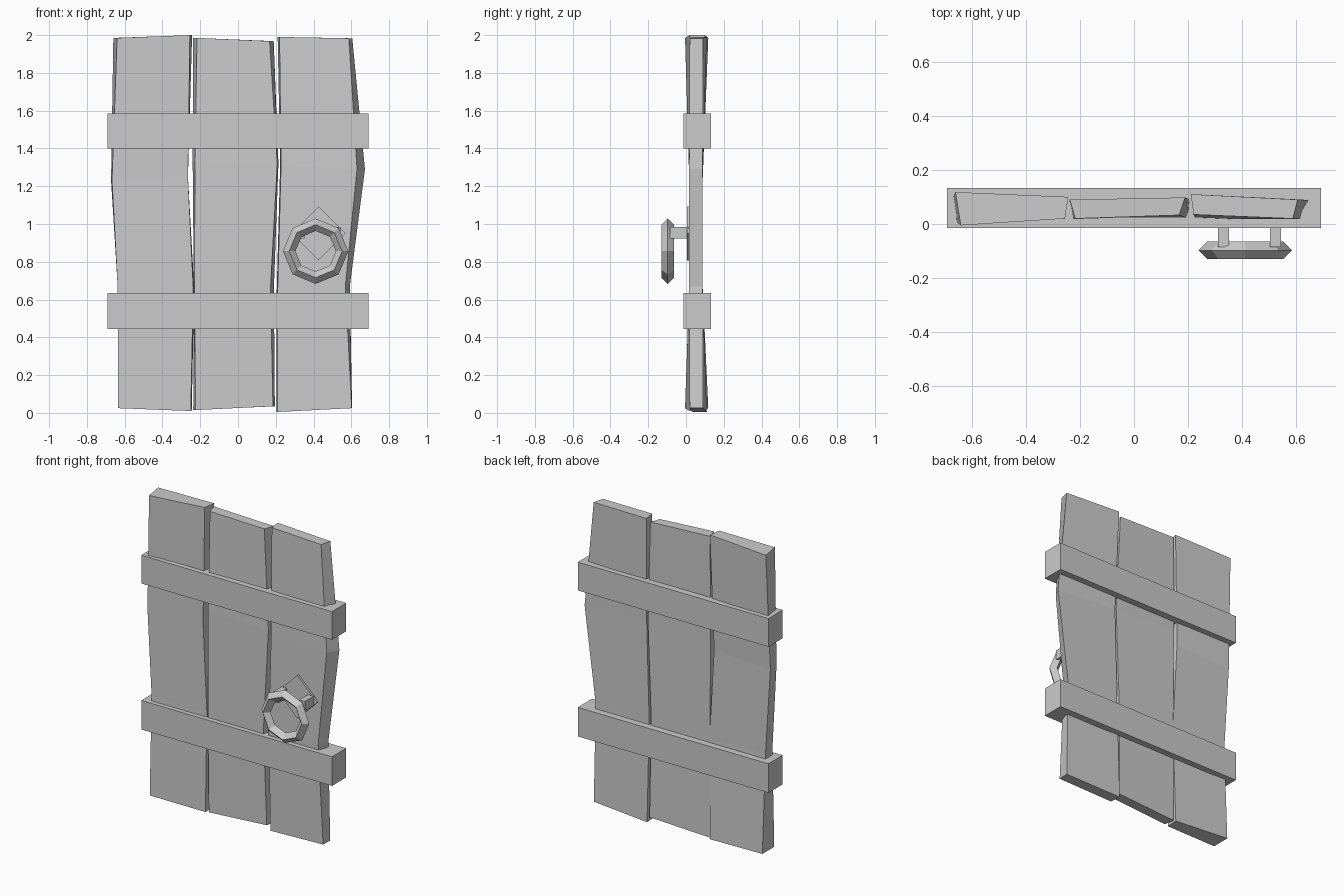
import bpy, bmesh
from math import pi, cos, sin

if "Cube" in bpy.data.objects:
    bpy.data.objects.remove(bpy.data.objects["Cube"])


def mesh_object(name, bm):
    bmesh.ops.recalc_face_normals(bm, faces=bm.faces)
    me = bpy.data.meshes.new(name)
    bm.to_mesh(me)
    bm.free()
    ob = bpy.data.objects.new(name, me)
    bpy.context.collection.objects.link(ob)
    return ob


def loft(name, rings):
    """Four-cornered sections joined into a closed solid."""
    bm = bmesh.new()
    rows = [[bm.verts.new(p) for p in r] for r in rings]
    n = len(rows[0])
    for a, b in zip(rows, rows[1:]):
        for i in range(n):
            j = (i + 1) % n
            bm.faces.new((a[i], a[j], b[j], b[i]))
    bm.faces.new(rows[0][::-1])
    bm.faces.new(rows[-1])
    return mesh_object(name, bm)


def box(name, x0, x1, y0, y1, z0, z1):
    return loft(name, [[(x0, y0, z), (x1, y0, z), (x1, y1, z), (x0, y1, z)]
                       for z in (z0, z1)])


def plank(name, rows, ends):
    """Rows: z left, z right, front x left, front x right, back shift left, right.
    Ends: y of front left, front right, back right, back left."""
    mid = (0.017, 0.017, 0.088, 0.088)
    rings = []
    for k, (zl, zr, xl, xr, bl, br) in enumerate(rows):
        y = ends if k in (0, 3) else mid
        rings.append([(xl, y[0], zl), (xr, y[1], zr),
                      (xr + br, y[2], zr), (xl + bl, y[3], zl)])
    loft(name, rings)


# Crooked planks
plank("left_plank", [
    (0.025, 0.01, -0.635, -0.25, 0.0, 0.005),
    (0.67, 0.66, -0.637, -0.237, 0.0, 0.005),
    (1.23, 1.25, -0.667, -0.265, -0.005, 0.0),
    (1.985, 2.0, -0.64, -0.255, -0.02, 0.012)], (-0.005, 0.02, 0.10, 0.118))
plank("middle_plank", [
    (0.015, 0.035, -0.225, 0.185, -0.012, 0.01),
    (0.65, 0.66, -0.23, 0.172, -0.004, 0.018),
    (1.33, 1.32, -0.228, 0.208, -0.012, 0.006),
    (1.985, 1.968, -0.217, 0.167, -0.02, 0.022)], (0.02, 0.033, 0.098, 0.09))
plank("right_plank", [
    (0.005, 0.025, 0.21, 0.602, -0.005, 0.002),
    (0.65, 0.67, 0.21, 0.568, -0.005, 0.024),
    (1.31, 1.29, 0.228, 0.63, -0.005, 0.042),
    (1.99, 1.983, 0.22, 0.587, -0.01, 0.018)], (0.035, 0.02, 0.09, 0.11))

# Crossbars wrapping the planks
for name, z0, z1 in (("lower_crossbar", 0.445, 0.635), ("upper_crossbar", 1.4, 1.585)):
    box(name, -0.69, 0.69, -0.014, 0.133, z0, z1)

# Octagonal handle ring with diamond section
bm = bmesh.new()
rows = []
for i in range(8):
    a = i * pi / 4
    rows.append([bm.verts.new((0.411 + (0.14 + 0.033 * cos(b)) * cos(a),
                               -0.097 + 0.033 * sin(b),
                               0.856 + (0.14 + 0.033 * cos(b)) * sin(a)))
                 for b in (0, pi / 2, pi, 3 * pi / 2)])
for i in range(8):
    for j in range(4):
        p, q, k = rows[i], rows[(i + 1) % 8], (j + 1) % 4
        bm.faces.new((p[j], p[k], q[k], q[j]))
mesh_object("handle_ring", bm)

# Diamond mounting plate and the two posts holding the ring
cx, cz, r = 0.427, 0.95, 0.142
loft("handle_plate", [[(cx + r * cos(k * pi / 2), y, cz + r * sin(k * pi / 2))
                       for k in range(4)] for y in (0.004, 0.03)])
for side, name in ((-1, "left_handle_post"), (1, "right_handle_post")):
    x = cx + side * 0.096
    box(name, x - 0.02, x + 0.02, -0.085, 0.02, 0.922, 0.985)
